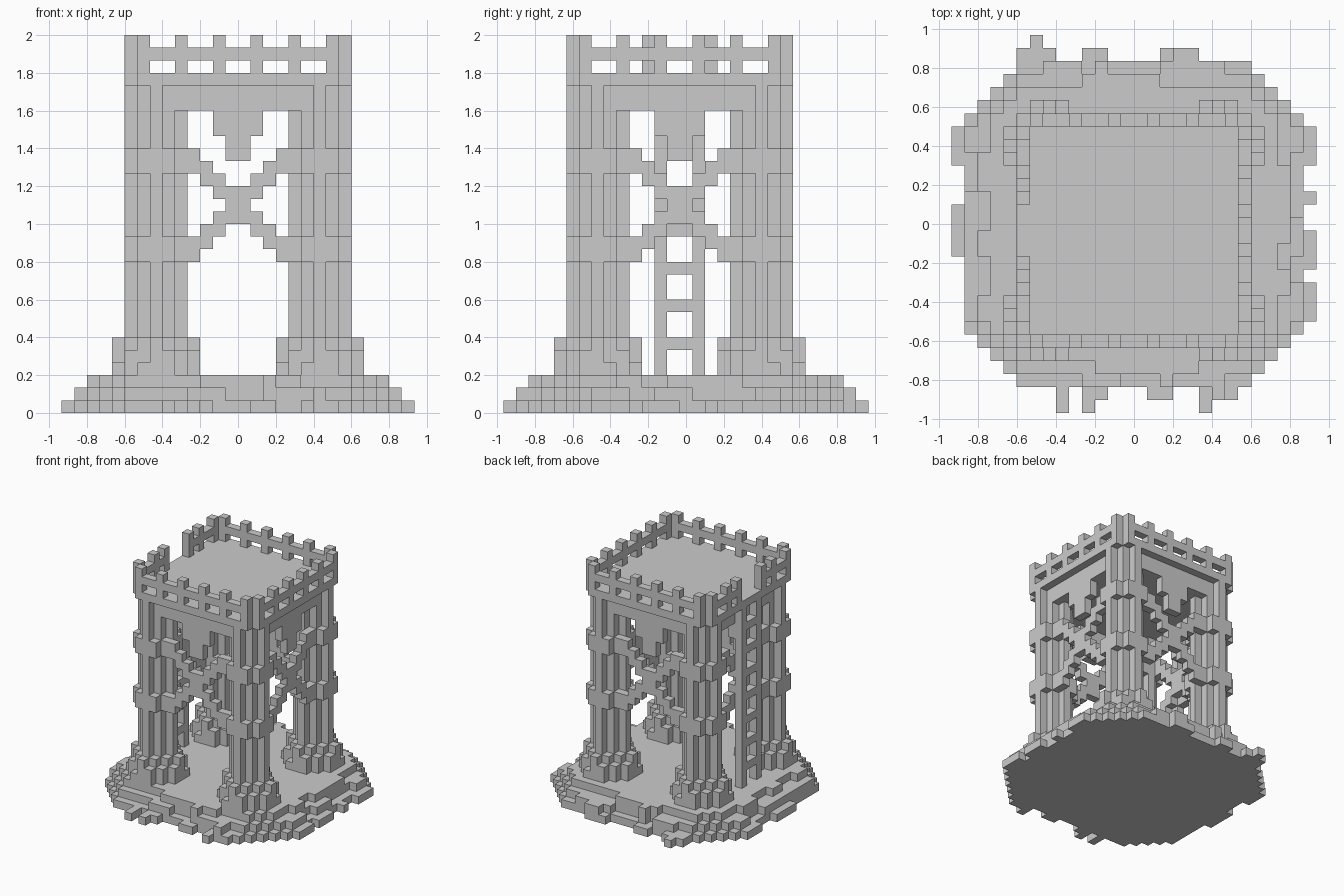
import bpy
import bmesh
import random
from mathutils import Vector
from itertools import product

default = bpy.data.objects.get("Cube")
if default:
    bpy.data.objects.remove(default, do_unlink=True)

random.seed(4)
U = 2 / 30          # edge of one block
HALF = 9            # the tower covers cells -9 .. 8 in both directions
FLOOR, BEAM, DECK = 3, 24, 26

stone = bpy.data.materials.new("grey_stone")
stone.use_nodes = True
GREY = (0.6, 0.6, 0.6, 1)
stone.diffuse_color = GREY
stone.node_tree.nodes["Principled BSDF"].inputs["Base Color"].default_value = GREY


def build(name, cells):
    """Turn a set of block cells into a mesh of its outer faces."""
    bm = bmesh.new()
    verts = {}

    def vert(p):
        key = tuple(int(round(c)) for c in p)
        if key not in verts:
            x, y, z = key
            verts[key] = bm.verts.new((x * U, (y - 0.5) * U, z * U))
        return verts[key]

    for cell in cells:
        for axis, sign in product(range(3), (-1, 1)):
            n = Vector((0, 0, 0))
            n[axis] = sign
            if tuple(int(a + b) for a, b in zip(cell, n)) in cells:
                continue
            s, t = Vector((0, 0, 0)), Vector((0, 0, 0))
            s[(axis + 1) % 3] = 0.5
            t[(axis + 2) % 3] = 0.5 * sign
            mid = Vector(cell) + Vector((0.5, 0.5, 0.5)) + n * 0.5
            bm.faces.new([vert(mid + o) for o in (-s - t, s - t, s + t, t - s)])
    mesh = bpy.data.meshes.new(name)
    bm.to_mesh(mesh)
    bm.free()
    mesh.materials.append(stone)
    obj = bpy.data.objects.new(name, mesh)
    bpy.context.collection.objects.link(obj)
    return obj


def box(x0, x1, y0, y1, z0, z1):
    return set(product(range(x0, x1), range(y0, y1), range(z0, z1)))


# How a cell (along, depth, height) of a wall is placed on each side
SIDES = {
    "front": lambda a, d, z: (a, d - HALF, z),
    "back": lambda a, d, z: (a, HALF - 1 - d, z),
    "right": lambda a, d, z: (d - HALF, a, z),
    "left": lambda a, d, z: (HALF - 1 - d, a, z),
}


def distance(a):
    """Distance of a cell from the middle of a wall."""
    return a if a >= 0 else -1 - a


# Rough stepped base: chamfered layers, each one block smaller than the last
base = set()
for z, diagonal in enumerate((20.5, 19.5, 18.5)):
    rx, ry = 13 - z, 12 - z
    for i, j in product(range(-rx, rx), range(-ry, ry + 1)):
        if abs(i + 0.5) + abs(j) <= diagonal:
            base.add((i, j, z))
    # ragged stones along the rims of the upper layers
    if z:
        for i, j in ((-rx - 1, None), (rx, None), (None, -ry - 1), (None, ry + 1)):
            a = -7
            while a < 7:
                run = random.randint(2, 3)
                if random.random() < 0.55:
                    for b in range(a, a + run):
                        base.add((b, j, z) if i is None else (i, b, z))
                a += run
# loose stones around the bottom layer
for x0, x1, y0, y1 in [
    (-14, -13, 5, 8), (-14, -13, -2, 2), (13, 14, 5, 8), (13, 14, 2, 3),
    (13, 14, -3, 0), (13, 14, -7, -4), (-9, -6, 13, 14), (-8, -7, 14, 15),
    (-4, -2, 13, 14), (2, 5, 13, 14), (-6, -5, -14, -12), (-4, -3, -14, -12),
    (-4, -2, -13, -12), (1, 3, -13, -12), (5, 6, -14, -12), (5, 8, -13, -12),
]:
    base |= box(x0, x1, y0, y1, 0, 1)
base |= box(3, 5, 13, 14, 1, 2) | box(6, 7, -13, -12, 1, 2)
base |= box(-3, -2, 12, 13, 1, 3) | box(2, 3, -12, -11, 1, 3)
build("stepped_base", base)

# Four pillars: fluted shaft, two collars, stepped foot
for fb, j0 in (("front", -7), ("back", 6)):
    for rl, i0 in (("right", -7), ("left", 6)):
        pillar, foot = set(), set()
        for di, dj in product(range(-3, 4), repeat=2):
            lo, hi = sorted((abs(di), abs(dj)))
            i, j = i0 + di, j0 + dj
            if hi <= 1 or (lo == 0 and hi == 2):
                pillar |= box(i, i + 1, j, j + 1, FLOOR, DECK)
            if hi <= 2 and lo + hi < 4:
                for z in (12, 19):
                    pillar |= box(i, i + 1, j, j + 1, z, z + 2)
            if hi < 3 or lo < 2:
                top = 6
                if (hi == 3 and lo == 1) or (hi == 2 and lo == 2):
                    top = 5
                if hi == 3 and lo == 1 and di * dj > 0:
                    top = 4
                foot |= box(i, i + 1, j, j + 1, FLOOR, top)
        build(f"{fb}_{rl}_pillar", pillar)
        build(f"{fb}_{rl}_pillar_foot", foot)

# Deck slab without its corner blocks, on a thick recessed ceiling
deck = box(-HALF, HALF, -HALF, HALF, DECK, DECK + 1)
deck -= {(i, j, DECK) for i in (-HALF, HALF - 1) for j in (-HALF, HALF - 1)}
deck |= box(-8, 8, -6, 6, BEAM, DECK) | box(-6, 6, -8, 8, BEAM, DECK)
build("deck", deck)

for side, place in SIDES.items():
    # Pointed bracket hanging under the middle of the deck
    bracket = set()
    for a in range(-2, 2):
        bottom = 20 if distance(a) == 0 else 22
        bracket |= {place(a, 1, z) for z in range(bottom, BEAM)}
    build(f"{side}_bracket", bracket)

    # Crossed braces between the pillars
    brace = set()
    for a in range(-4, 4):
        c = distance(a)
        for z in (16 + c, 17 + c, 15 - c, 16 - c):
            brace.add(place(a, 1, z))
    build(f"{side}_cross_brace", brace)

    # Parapet: posts with a rail, open where the ladder arrives
    parapet = set()
    for a in range(-8, 8):
        gap = side == "right" and distance(a) < 2
        edge_post = side == "right" and distance(a) == 2
        if gap:
            continue
        parapet.add(place(a, 0, DECK + 2))
        if distance(a) in (1, 4, 7) or edge_post:
            parapet |= {place(a, 0, z) for z in range(DECK + 1, DECK + 4)}
    build(f"{side}_parapet", parapet)

# Ladder up to the gap in the parapet
ladder = set()
for j in (-2, 1):
    ladder |= box(-HALF, -HALF + 1, j, j + 1, FLOOR, DECK)
for z in range(5, DECK, 3):
    ladder |= box(-HALF, -HALF + 1, -1, 1, z, z + 1)
build("ladder", ladder)
